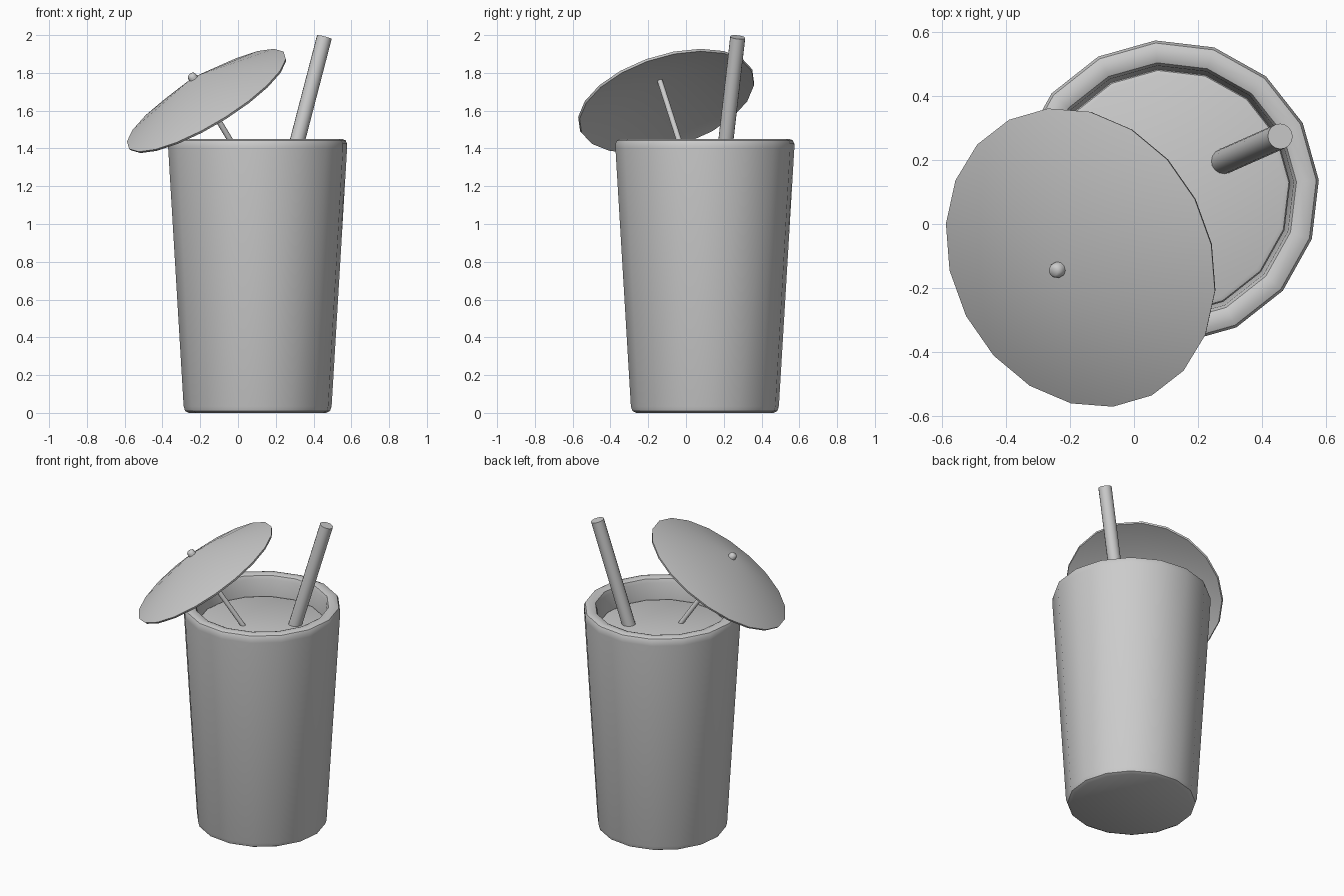
import bpy, math
from mathutils import Vector

if "Cube" in bpy.data.objects:
    bpy.data.objects.remove(bpy.data.objects["Cube"])


def lathe(name, profile, sides, base, axis=(0, 0, 1), ref=(1, 0, 0), sharp=40):
    """Turn (radius, height) points around an axis; radius 0 makes a pole.
    The first vertex of each ring points towards ref."""
    base, n = Vector(base), Vector(axis).normalized()
    u = Vector(ref)
    u = (u - n * u.dot(n)).normalized()
    v = n.cross(u)
    verts, rings, faces = [], [], []
    for r, h in profile:
        count = 1 if r == 0 else sides
        rings.append([len(verts) + i for i in range(count)])
        for i in range(count):
            a = 2 * math.pi * i / sides
            verts.append(base + n * h + (u * math.cos(a) + v * math.sin(a)) * r)
    for lo, hi in zip(rings, rings[1:]):
        for i in range(sides):
            j = (i + 1) % sides
            if len(lo) == 1:
                faces.append((lo[0], hi[j], hi[i]))
            elif len(hi) == 1:
                faces.append((lo[i], lo[j], hi[0]))
            else:
                faces.append((lo[i], lo[j], hi[j], hi[i]))
    mesh = bpy.data.meshes.new(name)
    mesh.from_pydata(verts, [], faces)
    ob = bpy.data.objects.new(name, mesh)
    bpy.context.collection.objects.link(ob)
    bpy.ops.object.select_all(action='DESELECT')
    ob.select_set(True)
    bpy.context.view_layer.objects.active = ob
    bpy.ops.object.shade_smooth_by_angle(angle=math.radians(sharp))
    return ob


def rod(name, start, end, radius, sides):
    start, end = Vector(start), Vector(end)
    length = (end - start).length
    return lathe(name, [(0, 0), (radius, 0), (radius, length), (0, length)],
                 sides, start, end - start)


# Tapered glass with rounded foot and thick rolled rim
cup = (0.104, 0.1, 0)
turn = math.radians(4.5)
cup_ref = (math.cos(turn), math.sin(turn), 0)
lathe("glass", [(0, 0), (0.365, 0), (0.385, 0.01), (0.393, 0.035),
                (0.475, 1.40), (0.475, 1.425), (0.467, 1.443), (0.45, 1.45),
                (0.422, 1.45), (0.405, 1.443), (0.396, 1.42),
                (0.388, 1.31), (0.312, 0.09), (0, 0.09)], 16, cup, ref=cup_ref)

# Drink filling the glass
lathe("drink", [(0, 0.1), (0.31, 0.1), (0.385, 1.305), (0.381, 1.315),
                (0.368, 1.32), (0, 1.32)], 16, cup, ref=cup_ref)

# Straw leaning to the back right
top = Vector((0.457, 0.274, 1.989))
rod("straw", top - Vector((0.26, 0.115, 1)) * 1.85, top, 0.04, 16)

# Paper umbrella: hollow shallow cone
hub = Vector((-0.1675, -0.105, 1.655))
axis = Vector((-0.495, -0.265, 0.827)).normalized()
lathe("umbrella_canopy", [(0, 0.128), (0.48, -0.012), (0.485, 0.0), (0, 0.146)],
      20, hub, axis, ref=(-0.4175, 0.105, -0.216))

# Umbrella stick and end knob
rod("umbrella_stick", hub - axis * 0.62, hub + axis * 0.145, 0.015, 10)
lathe("umbrella_knob", [(0, 0.125), (0.025, 0.125), (0.025, 0.15),
                        (0.021, 0.162), (0.013, 0.168), (0, 0.168)], 10, hub, axis)
